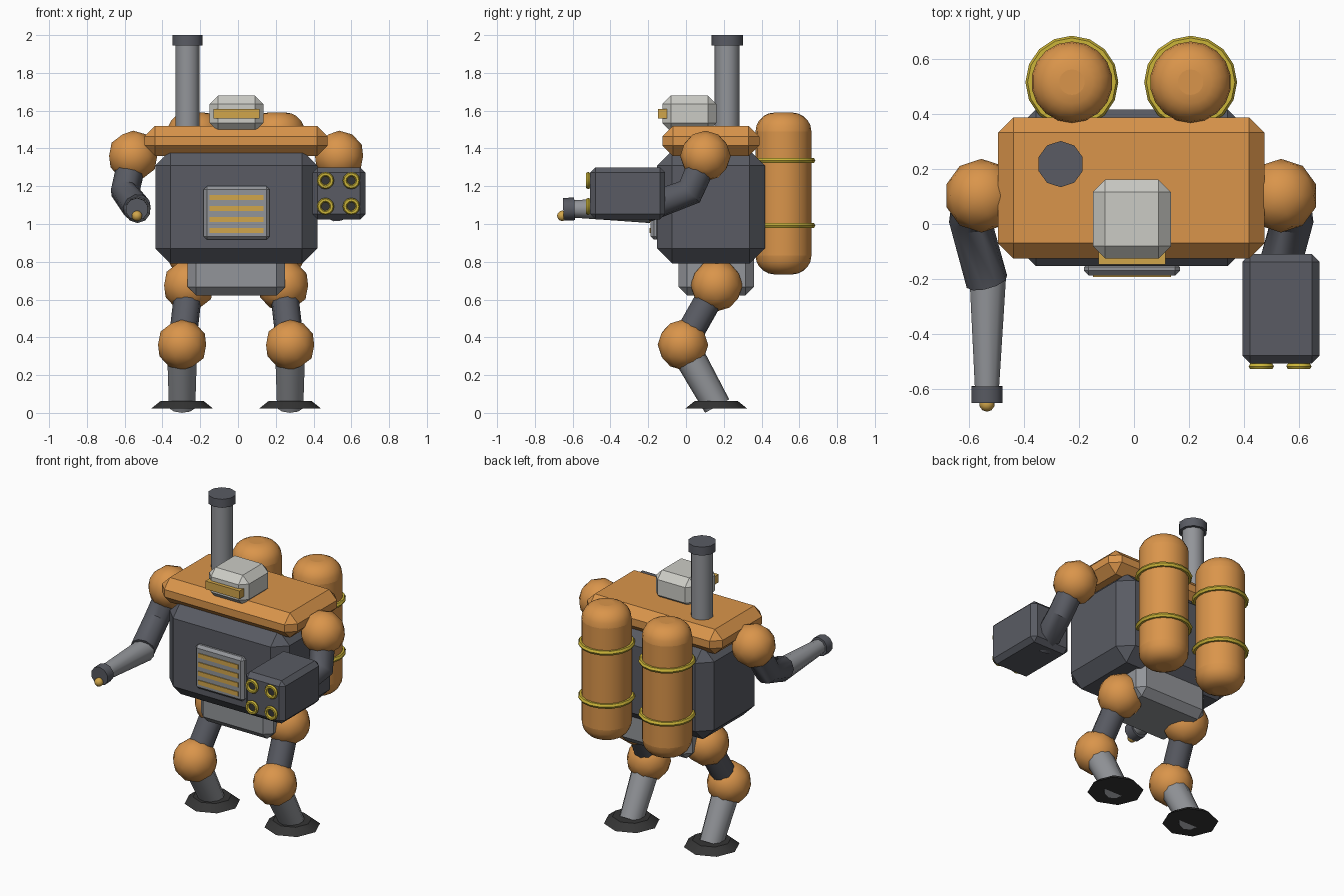
import bpy
import math
from mathutils import Vector

cube = bpy.data.objects.get("Cube")
if cube:
    bpy.data.objects.remove(cube, do_unlink=True)

CX = -0.01  # centre line of the body


def material(name, r, g, b):
    m = bpy.data.materials.new(name)
    m.use_nodes = True
    m.diffuse_color = (r, g, b, 1)
    m.node_tree.nodes["Principled BSDF"].inputs["Base Color"].default_value = (r, g, b, 1)
    return m


orange = material("orange_paint", 0.70, 0.30, 0.07)
dark = material("dark_grey", 0.10, 0.105, 0.125)
steel = material("steel_grey", 0.29, 0.30, 0.32)
pale = material("pale_grey", 0.60, 0.60, 0.56)
amber = material("amber", 0.64, 0.38, 0.07)
yellow = material("yellow_trim", 0.60, 0.46, 0.04)
rubber = material("black_rubber", 0.035, 0.035, 0.035)


def finish(name, mat, smooth=True):
    ob = bpy.context.object
    ob.name = name
    ob.data.materials.append(mat)
    if smooth:
        bpy.ops.object.shade_smooth_by_angle(angle=math.radians(40))
    return ob


def box(name, mat, lo, hi, bevel=0):
    lo, hi = Vector(lo), Vector(hi)
    bpy.ops.mesh.primitive_cube_add(size=1, location=(lo + hi) / 2)
    ob = finish(name, mat, False)
    ob.scale = hi - lo
    bpy.ops.object.transform_apply(location=False, rotation=False, scale=True)
    if bevel:
        mod = ob.modifiers.new("chamfer", "BEVEL")
        mod.width = bevel
        mod.segments = 1
    return ob


def rod(name, mat, a, b, r1, r2=None, sides=10):
    a, b = Vector(a), Vector(b)
    d = b - a
    rot = d.to_track_quat('Z', 'Y').to_euler() if d.x or d.y else (0, 0, 0)
    bpy.ops.mesh.primitive_cone_add(vertices=sides, radius1=r1, radius2=r1 if r2 is None else r2,
                                    depth=d.length, location=(a + b) / 2, rotation=rot)
    return finish(name, mat)


def ball(name, mat, loc, r):
    bpy.ops.mesh.primitive_ico_sphere_add(subdivisions=2, radius=r, location=loc)
    return finish(name, mat)


def ring(name, mat, loc, major, minor, rot=(0, 0, 0), sides=16):
    bpy.ops.mesh.primitive_torus_add(major_radius=major, minor_radius=minor, major_segments=sides,
                                     minor_segments=6, location=loc, rotation=rot)
    return finish(name, mat)


def bent_tube(name, mat, points, r):
    cu = bpy.data.curves.new(name, 'CURVE')
    cu.dimensions = '3D'
    cu.bevel_depth = r
    cu.bevel_resolution = 3
    cu.use_fill_caps = True
    sp = cu.splines.new('POLY')
    sp.points.add(len(points) - 1)
    for p, co in zip(sp.points, points):
        p.co = (*co, 1)
    ob = bpy.data.objects.new(name, cu)
    bpy.context.collection.objects.link(ob)
    bpy.ops.object.select_all(action='DESELECT')
    ob.select_set(True)
    bpy.context.view_layer.objects.active = ob
    bpy.ops.object.convert(target='MESH')
    return finish(name, mat)


# Torso, collar plate, pelvis and head
box("torso", dark, (-0.437, -0.153, 0.79), (0.42, 0.417, 1.39), 0.08)
box("collar_plate", orange, (-0.495, -0.125, 1.36), (0.475, 0.388, 1.52), 0.056)
box("pelvis", steel, (-0.267, -0.04, 0.622), (0.25, 0.36, 0.9), 0.045)
box("head", pale, (-0.15, -0.125, 1.49), (0.135, 0.161, 1.68), 0.045)
box("visor", amber, (-0.13, -0.148, 1.558), (0.114, -0.1, 1.61))

# Chest vent with four slats
box("vent_panel", steel, (-0.182, -0.187, 0.917), (0.167, -0.14, 1.2), 0.017)
for i in range(4):
    z = 0.966 + 0.058 * i
    box(f"vent_slat_{i + 1}", amber, (-0.15, -0.192, z - 0.014), (0.135, -0.18, z + 0.014))

# Chimney
rod("chimney", steel, (-0.267, 0.218, 1.45), (-0.267, 0.218, 1.96), 0.066)
rod("chimney_cap", dark, (-0.267, 0.218, 1.945), (-0.267, 0.218, 2.0), 0.084)

# Mirrored parts: back tanks, arms and legs
for side, s in (("left", 1), ("right", -1)):
    def at(x, y, z):
        return (CX + s * x, y, z)

    tank = rod(f"{side}_tank", orange, at(0.216, 0.516, 0.733), at(0.216, 0.516, 1.59), 0.148, sides=18)
    mod = tank.modifiers.new("domed_ends", "BEVEL")
    mod.width = 0.1
    mod.segments = 5
    mod.limit_method = 'ANGLE'
    mod.angle_limit = math.radians(60)
    for part, z in (("lower", 0.992), ("upper", 1.336)):
        ring(f"{side}_tank_{part}_band", yellow, at(0.216, 0.516, z), 0.153, 0.016)

    shoulder = at(0.545, 0.103, 1.36)
    ball(f"{side}_shoulder", orange, shoulder, 0.134)
    bent_tube(f"{side}_upper_arm", dark,
              [shoulder, at(0.588, 0.02, 1.17), at(0.525, -0.21, 1.085)], 0.077)

    hip, knee = at(0.25, 0.162, 0.675), at(0.286, -0.016, 0.36)
    ball(f"{side}_hip", orange, hip, 0.138)
    ball(f"{side}_knee", orange, knee, 0.134)
    rod(f"{side}_thigh", dark, hip, knee, 0.074)
    rod(f"{side}_shin", steel, knee, at(0.286, 0.165, 0.036), 0.084, 0.073)
    rod(f"{side}_foot", rubber, at(0.286, 0.16, 0.022), at(0.286, 0.16, 0.062), 0.165, 0.115, 8)

# Right forearm with nozzle
rod("right_forearm", steel, (-0.532, -0.19, 1.075), (-0.535, -0.6, 1.08), 0.07, 0.046)
rod("right_nozzle", dark, (-0.535, -0.59, 1.08), (-0.535, -0.65, 1.078), 0.06)
ball("right_nozzle_tip", amber, (-0.535, -0.655, 1.043), 0.028)

# Left launcher with four barrels
box("launcher", dark, (0.394, -0.507, 1.024), (0.675, -0.11, 1.3), 0.028)
for i in range(4):
    x, z = 0.463 + 0.137 * (i % 2), 1.093 + 0.137 * (i // 2)
    ring(f"barrel_ring_{i + 1}", yellow, (x, -0.518, z), 0.034, 0.012, (math.pi / 2, 0, 0), 12)
    rod(f"barrel_bore_{i + 1}", rubber, (x, -0.49, z), (x, -0.516, z), 0.032, sides=12)
